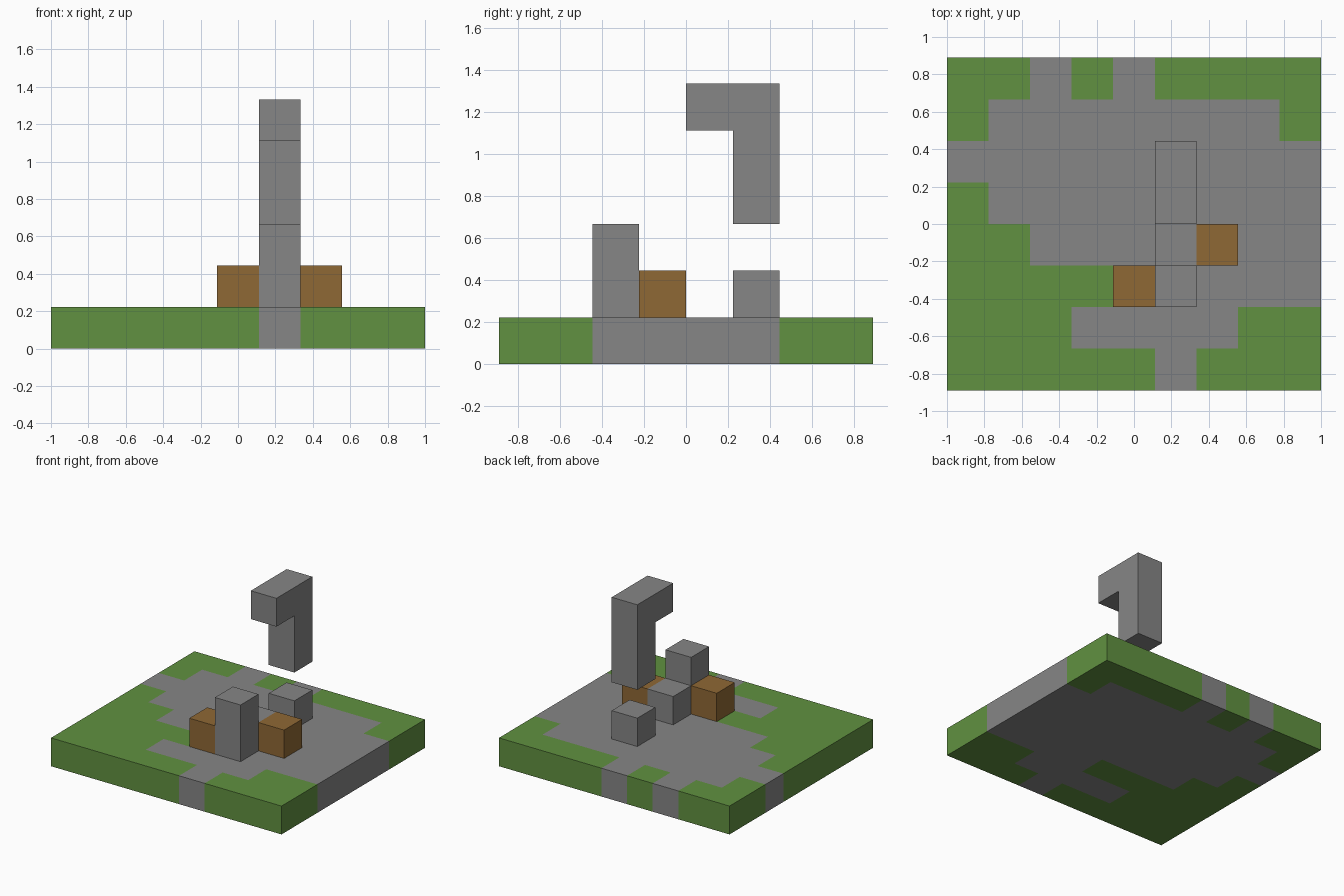
import bpy
import bmesh

C = 2 / 9          # size of one block
NX, NY = 9, 8      # blocks along x and y

cube = bpy.data.objects.get("Cube")
if cube:
    bpy.data.objects.remove(cube, do_unlink=True)


def material(name, colour):
    mat = bpy.data.materials.new(name)
    mat.use_nodes = True
    rgba = (*colour, 1)
    mat.diffuse_color = rgba
    bsdf = next(n for n in mat.node_tree.nodes if n.type == "BSDF_PRINCIPLED")
    bsdf.inputs["Base Color"].default_value = rgba
    return mat


grass = material("grass_green", (0.119, 0.283, 0.052))
stone = material("stone_grey", (0.238, 0.238, 0.238))
wood = material("wood_brown", (0.275, 0.14, 0.035))


def finish(name, bm, *mats):
    bmesh.ops.recalc_face_normals(bm, faces=bm.faces)
    mesh = bpy.data.meshes.new(name)
    bm.to_mesh(mesh)
    bm.free()
    for mat in mats:
        mesh.materials.append(mat)
    obj = bpy.data.objects.new(name, mesh)
    bpy.context.collection.objects.link(obj)


def prism(name, column, profile, mat):
    """Extrude a (row, level) outline across one block column."""
    bm = bmesh.new()
    x = column * C - 1
    verts = [bm.verts.new((x, (r - NY / 2) * C, h * C)) for r, h in profile]
    face = bm.faces.new(verts)
    new = bmesh.ops.extrude_face_region(bm, geom=[face])["geom"]
    bmesh.ops.translate(bm, vec=(C, 0, 0),
                        verts=[v for v in new if isinstance(v, bmesh.types.BMVert)])
    finish(name, bm, mat)


def block(name, column, row, mat, height=1):
    top = 1 + height
    prism(name, column, [(row, 1), (row + 1, 1), (row + 1, top), (row, top)], mat)


# Ground plan, back row first: g = grass, s = stone
PLAN = [
    "ggsgsgggg",
    "gsssssssg",
    "sssssssss",
    "gssssssss",
    "ggsssssss",
    "gggggssss",
    "gggssssgg",
    "gggggsggg",
]

# Ground slab, with the plan running through its full thickness
bm = bmesh.new()
bmesh.ops.create_grid(bm, x_segments=NX, y_segments=NY, size=1)
bmesh.ops.scale(bm, vec=(1, NY / NX, 1), verts=bm.verts)
new = bmesh.ops.extrude_face_region(bm, geom=bm.faces[:], use_keep_orig=True)["geom"]
bmesh.ops.translate(bm, vec=(0, 0, C),
                    verts=[v for v in new if isinstance(v, bmesh.types.BMVert)])
bmesh.ops.recalc_face_normals(bm, faces=bm.faces)
for f in bm.faces:
    p = f.calc_center_median() - f.normal * C / 4
    column = int((p.x + 1) / C)
    row = int(p.y / C + NY / 2)
    f.material_index = int(PLAN[NY - 1 - row][column] == "s")
finish("ground_slab", bm, grass, stone)

# Stone blocks standing on the ground
block("front_pillar", 5, 2, stone, height=2)
block("middle_stone", 5, 3, stone)
block("back_stone", 5, 5, stone)

# Wooden crates either side
block("right_crate", 4, 2, wood)
block("left_crate", 6, 3, wood)

# Floating hook: a post with an arm reaching forward
prism("floating_hook", 5,
      [(5, 3), (6, 3), (6, 6), (4, 6), (4, 5), (5, 5)], stone)
